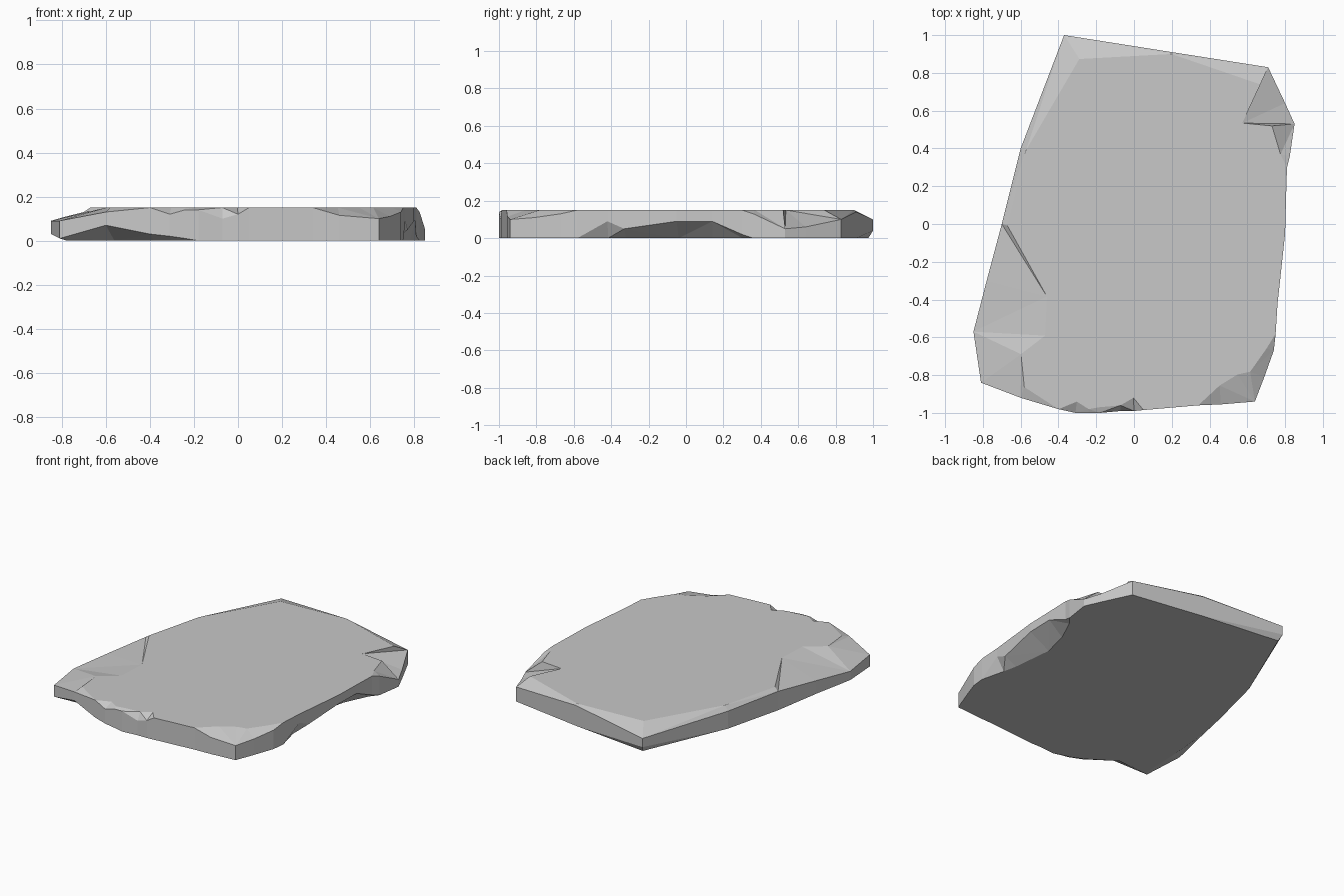
import bpy
import bmesh
from mathutils import Vector

cube = bpy.data.objects.get("Cube")
if cube:
    bpy.data.objects.remove(cube, do_unlink=True)

THICKNESS = 0.15

# Rim stations, counter-clockwise. Each is: x, y, then optionally
# height and inset of the upper chip, height and inset of the undercut.
front_edge = [
    (-.40, -.98, .15, 0, .03, .06), (-.31, -1, .12, .06, .02, .04),
    (-.24, -1, .14, .02, .01, .02), (-.18, -1, .14, .03),
    (-.07, -.99, .10, .03), (0, -.99, .12, .07), (.05, -.985),
    (.34, -.96), (.46, -.955, .115, .1),
]
right_edge = [
    (.64, -.94, .10, .17), (.69, -.81, .11, .08), (.74, -.67, .13, .04),
    (.75, -.58), (.76, -.42, .15, 0, .09, .05), (.77, -.33, .15, 0, .05, .08),
    (.80, -.05, .15, 0, .09, .14), (.805, .14, .15, 0, .09, .1),
    (.81, .3, .15, 0, .02, .03), (.825, .36, .13, .05), (.85, .53, .05, .12),
]
back_edge = [
    (.80, .64, .06, .25), (.71, .83, .10, .1), (.2, .91, .14, .01),
    (-.37, 1, .10, .15, .04, .03),
]
left_edge = [
    (-.60, .40, .12, .03), (-.70, 0, .13, .03),
    (-.78, -.3, .11, .33, .02, .03), (-.85, -.57, .09, .38, .03, .08),
    (-.81, -.84, .09, .26, .01, .04), (-.60, -.92, .13, .06, .07, .12),
]


def station(x, y, high=THICKNESS, chip=0, low=0, undercut=0):
    return Vector((x, y, 0)), high, chip, low, undercut


def make_material(name, value):
    mat = bpy.data.materials.new(name)
    mat.use_nodes = True
    colour = (value, value, value, 1)
    mat.diffuse_color = colour
    bsdf = next(n for n in mat.node_tree.nodes if n.type == 'BSDF_PRINCIPLED')
    bsdf.inputs["Base Color"].default_value = colour
    return mat


def build_slab(stations):
    bm = bmesh.new()
    rings = [[], [], [], []]
    count = len(stations)
    up = Vector((0, 0, 1))

    # Four rings: underside, lower rim, upper rim, top
    for i, (rim, high, chip, low, undercut) in enumerate(stations):
        along = stations[(i + 1) % count][0] - stations[i - 1][0]
        inward = up.cross(along).normalized()
        points = (rim + inward * undercut, rim + up * low,
                  rim + up * high, rim + inward * chip + up * THICKNESS)
        for ring, point in zip(rings, points):
            ring.append(bm.verts.new(point))

    # Faceted sides
    for lower, upper in zip(rings, rings[1:]):
        for i in range(count):
            j = (i + 1) % count
            a, b, c, d = lower[i], lower[j], upper[j], upper[i]
            if i % 2:
                triangles = ((a, b, c), (a, c, d))
            else:
                triangles = ((a, b, d), (b, c, d))
            for tri in triangles:
                bm.faces.new(tri)

    # Flat top and underside
    bm.faces.new(rings[-1])
    bm.faces.new(reversed(rings[0]))
    bmesh.ops.remove_doubles(bm, verts=bm.verts[:], dist=0.0005)
    bmesh.ops.recalc_face_normals(bm, faces=bm.faces[:])

    mesh = bpy.data.meshes.new("stone_slab")
    bm.to_mesh(mesh)
    bm.free()
    slab = bpy.data.objects.new("stone_slab", mesh)
    bpy.context.collection.objects.link(slab)
    return slab


outline = front_edge + right_edge + back_edge + left_edge
stone_slab = build_slab([station(*row) for row in outline])
stone_slab.data.materials.append(make_material("grey_stone", 0.58))
